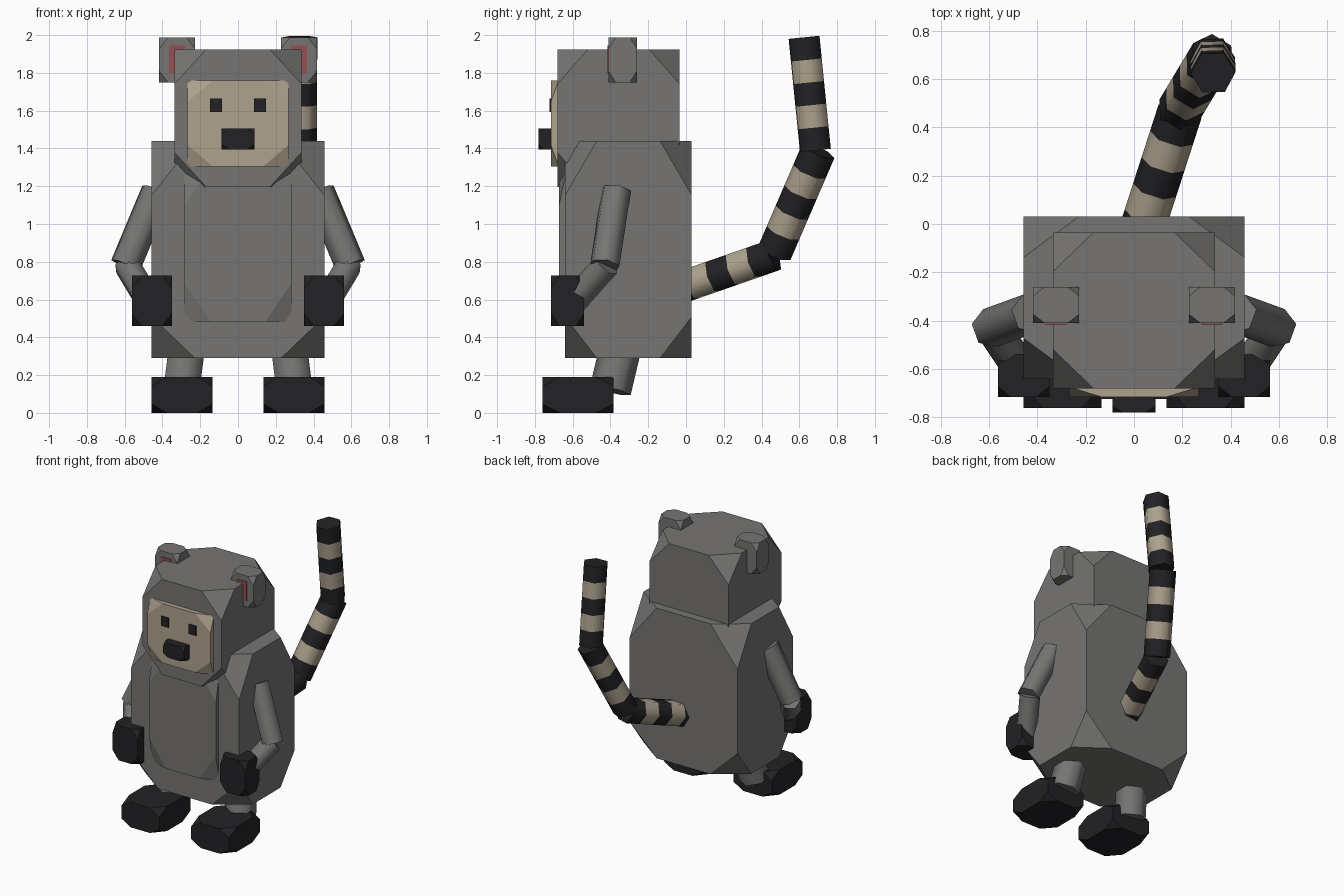
import bpy, bmesh, math
from itertools import product
from mathutils import Vector

if "Cube" in bpy.data.objects:
    bpy.data.objects.remove(bpy.data.objects["Cube"])


def material(name, rgb):
    m = bpy.data.materials.new(name)
    m.diffuse_color = (*rgb, 1)
    m.use_nodes = True
    m.node_tree.nodes["Principled BSDF"].inputs["Base Color"].default_value = m.diffuse_color
    return m


GREY = material("grey_fur", (0.18, 0.178, 0.172))
BLACK = material("black_fur", (0.016, 0.015, 0.018))
TAN = material("tan_fur", (0.42, 0.36, 0.27))
PINK = material("ear_pink", (0.30, 0.08, 0.08))


def finish(name, bm, mats):
    bmesh.ops.recalc_face_normals(bm, faces=bm.faces)
    me = bpy.data.meshes.new(name)
    bm.to_mesh(me)
    bm.free()
    for m in mats:
        me.materials.append(m)
    ob = bpy.data.objects.new(name, me)
    bpy.context.collection.objects.link(ob)
    return ob


def block(name, xr, yr, zr, mat, cut=(0.25, 0.25, 0.25), low=None):
    """Box with its eight corners sliced off; cut is a fraction of each side."""
    bm = bmesh.new()
    ranges = (xr, yr, zr)
    for corner in product((0, 1), repeat=3):
        for axis in range(3):
            p = [ranges[i][corner[i]] for i in range(3)]
            f = low if (low and axis == 2 and corner[2] == 0) else cut[axis]
            p[axis] += (ranges[axis][1 - corner[axis]] - p[axis]) * f
            bm.verts.new(p)
    bmesh.ops.remove_doubles(bm, verts=bm.verts, dist=1e-5)
    bmesh.ops.convex_hull(bm, input=bm.verts)
    bmesh.ops.dissolve_limit(bm, angle_limit=0.01, verts=bm.verts, edges=bm.edges)
    return finish(name, bm, [mat])


def tube(name, a, b, r, mats, bands=1, sides=6):
    """Hexagonal rod from a to b, with alternating bands of material."""
    a, b = Vector(a), Vector(b)
    q = (b - a).to_track_quat('Z', 'Y')
    bm = bmesh.new()
    rings = []
    for k in range(bands + 1):
        c = a.lerp(b, k / bands)
        rings.append([bm.verts.new(c + q @ Vector((r * math.cos(t), r * math.sin(t), 0)))
                      for t in (math.tau * i / sides for i in range(sides))])
    for k in range(bands):
        for i in range(sides):
            j = (i + 1) % sides
            f = bm.faces.new((rings[k][i], rings[k][j], rings[k + 1][j], rings[k + 1][i]))
            f.material_index = k % len(mats)
    bm.faces.new(rings[0])
    bm.faces.new(rings[-1]).material_index = (bands - 1) % len(mats)
    ob = finish(name, bm, mats)
    bpy.context.view_layer.objects.active = ob
    ob.select_set(True)
    bpy.ops.object.shade_smooth_by_angle(angle=math.radians(65))
    ob.select_set(False)
    return ob


# Trunk and head
block("body", (-0.457, 0.457), (-0.64, 0.03), (0.29, 1.44), GREY, low=0.19)
block("belly", (-0.283, 0.283), (-0.672, -0.5), (0.48, 1.305), GREY)
block("head", (-0.335, 0.335), (-0.68, -0.035), (1.195, 1.925), GREY)
block("face", (-0.268, 0.268), (-0.715, -0.55), (1.305, 1.76), TAN)
block("nose", (-0.088, 0.088), (-0.78, -0.68), (1.395, 1.505), BLACK)

# Paired parts
for s, side in ((-1, "left"), (1, "right")):
    def xr(a, b):
        return tuple(sorted((s * a, s * b)))

    block(side + "_eye", xr(0.085, 0.147), (-0.723, -0.69), (1.592, 1.665), BLACK, (0, 0, 0))
    block(side + "_ear", xr(0.227, 0.417), (-0.41, -0.26), (1.75, 1.988), GREY)
    block(side + "_inner_ear", xr(0.28, 0.365), (-0.416, -0.39), (1.8, 1.945), PINK, (0, 0, 0))
    block(side + "_hand", xr(0.35, 0.562), (-0.715, -0.54), (0.46, 0.727), BLACK)
    block(side + "_foot", xr(0.135, 0.457), (-0.76, -0.385), (0, 0.19), BLACK)
    tube(side + "_upper_arm", (s * 0.43, -0.37, 1.175), (s * 0.595, -0.43, 0.78), 0.083, [GREY])
    tube(side + "_forearm", (s * 0.59, -0.42, 0.785), (s * 0.47, -0.6, 0.585), 0.072, [GREY])
    tube(side + "_leg", (s * 0.25, -0.31, 0.5), (s * 0.3, -0.4, 0.12), 0.11, [GREY])

# Striped tail in three straight lengths
joints = [((0.015, -0.077, 0.646), (0.19, 0.465, 0.835)),
          ((0.185, 0.467, 0.845), (0.325, 0.7, 1.385)),
          ((0.325, 0.685, 1.39), (0.327, 0.625, 1.988))]
for i, (a, b) in enumerate(joints):
    tube(f"tail_{i + 1}", a, b, 0.093, [BLACK, TAN], bands=5)
